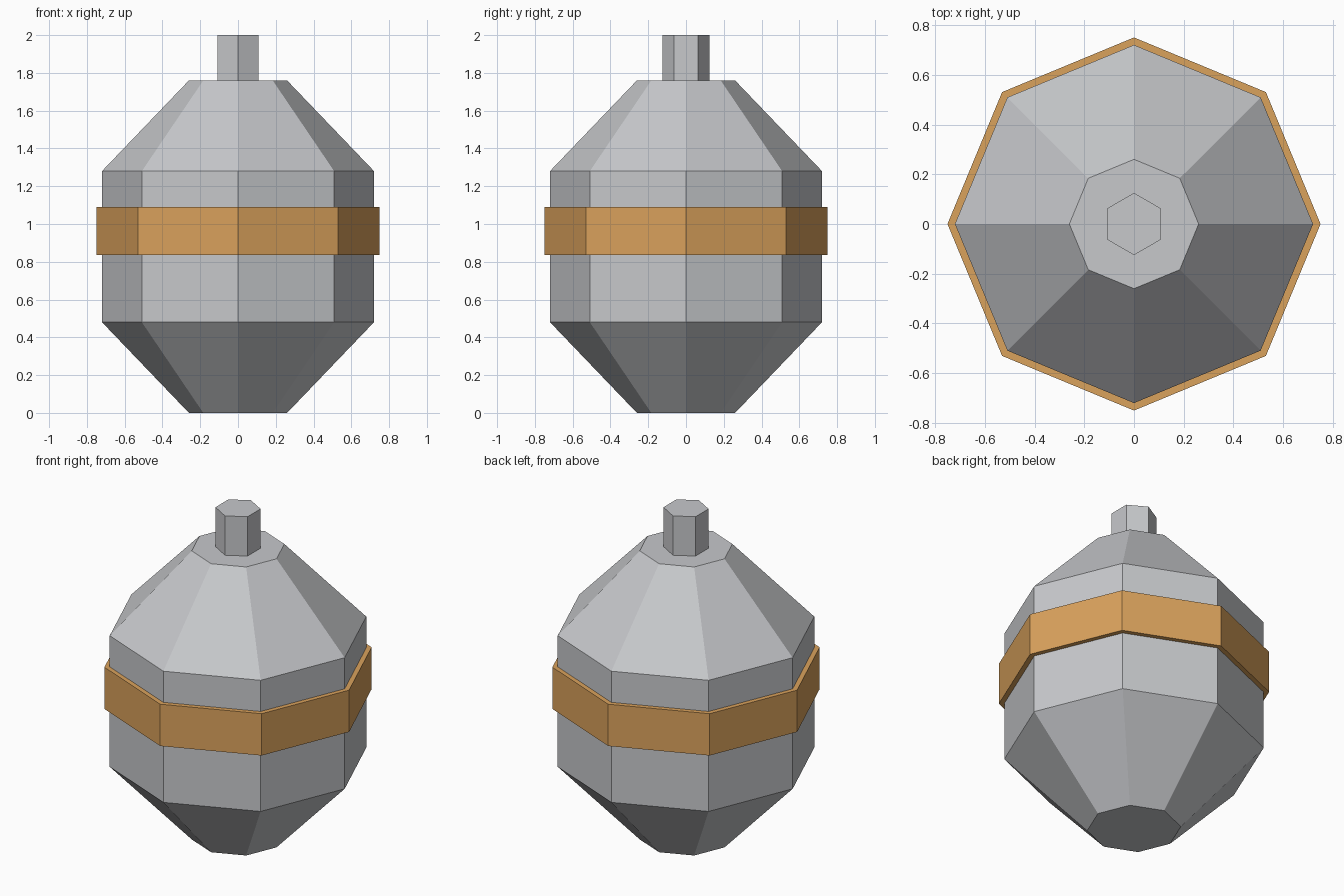
import bpy, bmesh, math

if "Cube" in bpy.data.objects:
    bpy.data.objects.remove(bpy.data.objects["Cube"])


def material(name, rgb):
    m = bpy.data.materials.new(name)
    m.diffuse_color = (*rgb, 1.0)
    m.use_nodes = True
    m.node_tree.nodes["Principled BSDF"].inputs["Base Color"].default_value = m.diffuse_color
    return m


def lathe(name, profile, sides, turn, mat):
    """Solid of revolution with flat sides, from (radius, height) points, capped at both ends."""
    bm = bmesh.new()
    rings = []
    for r, z in profile:
        angles = [turn + 2 * math.pi * i / sides for i in range(sides)]
        rings.append([bm.verts.new((r * math.cos(a), r * math.sin(a), z)) for a in angles])
    for low, high in zip(rings, rings[1:]):
        for i in range(sides):
            j = (i + 1) % sides
            bm.faces.new((low[i], low[j], high[j], high[i]))
    bm.faces.new(rings[0][::-1])
    bm.faces.new(rings[-1])
    mesh = bpy.data.meshes.new(name)
    bm.to_mesh(mesh)
    bm.free()
    mesh.materials.append(mat)
    obj = bpy.data.objects.new(name, mesh)
    bpy.context.collection.objects.link(obj)
    return obj


grey = material("light grey metal", (0.57, 0.58, 0.60))
orange = material("orange band", (0.70, 0.36, 0.107))

# Eight-sided body with tapered ends
lathe("body", [(0.26, 0.0), (0.72, 0.48), (0.72, 1.28), (0.26, 1.76)], 8, 0, grey)
# Raised band around the middle
lathe("band", [(0.75, 0.835), (0.75, 1.09)], 8, 0, orange)
# Six-sided stem on top
lathe("stem", [(0.125, 1.76), (0.125, 2.0)], 6, math.pi / 2, grey)
